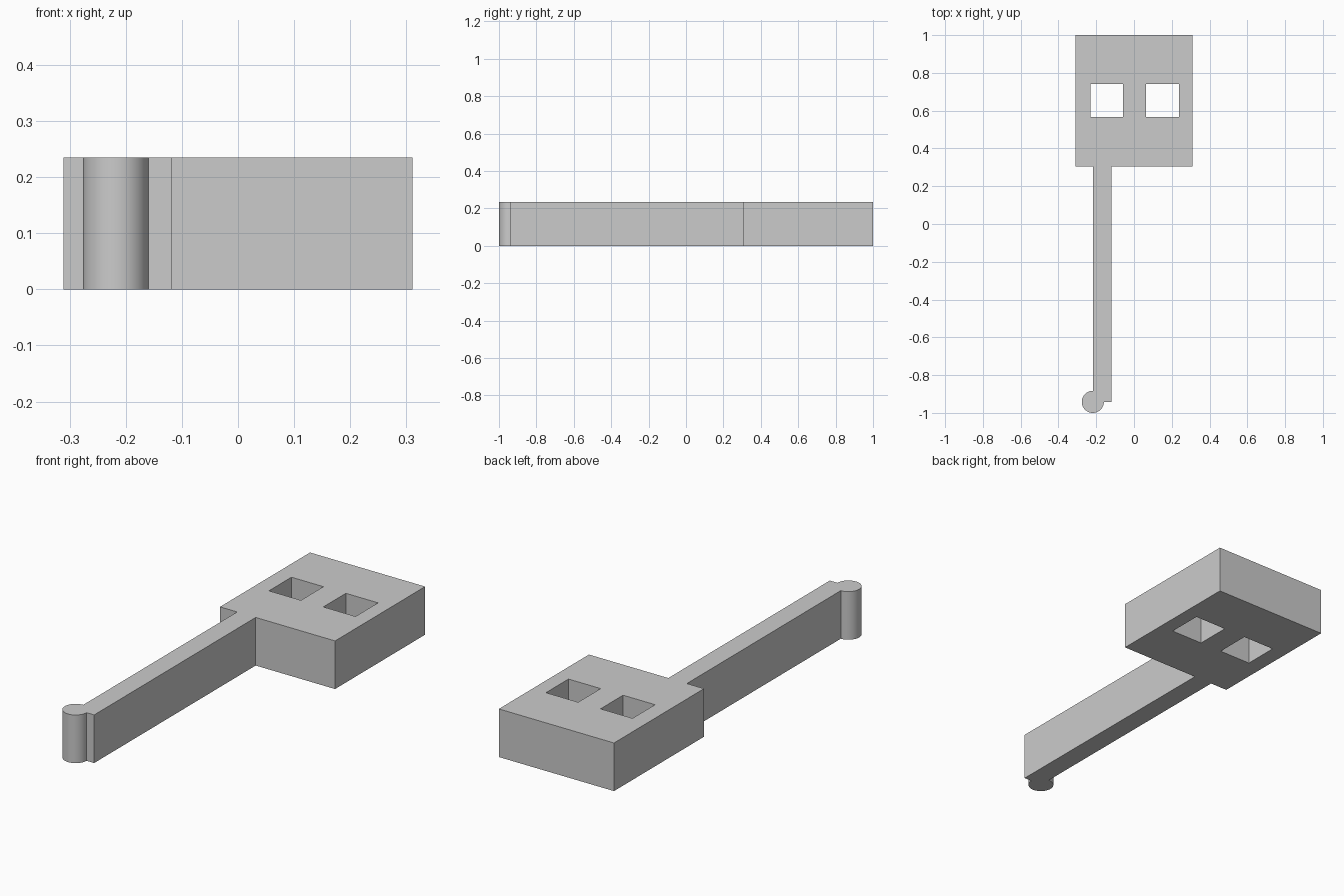
import bpy
import bmesh
from math import cos, sin, radians

if "Cube" in bpy.data.objects:
    bpy.data.objects.remove(bpy.data.objects["Cube"], do_unlink=True)

HEIGHT = 0.235
HEAD_X, HEAD_FRONT, HEAD_BACK = 0.311, 0.305, 1.0
ARM_LEFT, ARM_RIGHT, ARM_END = -0.218, -0.118, -0.9415
PIN_RADIUS = 0.0585

grey = bpy.data.materials.new("plain grey")
grey.use_nodes = True
colour = (0.6, 0.6, 0.6, 1)
grey.diffuse_color = colour
grey.node_tree.nodes["Principled BSDF"].inputs["Base Color"].default_value = colour


def rectangle(x0, x1, y0, y1):
    return [(x0, y0), (x1, y0), (x1, y1), (x0, y1)]


def add_loop(bm, points):
    verts = [bm.verts.new((x, y, 0)) for x, y in points]
    for a, b in zip(verts, verts[1:] + verts[:1]):
        bm.edges.new((a, b))


# Round pin around the corner at the end of the arm
STEPS = 48
pin = []
for i in range(STEPS + 1):
    angle = radians(-270 * i / STEPS)
    pin.append((ARM_LEFT + PIN_RADIUS * cos(angle), ARM_END + PIN_RADIUS * sin(angle)))

# Head, arm and pin share one outline
outline = [(ARM_RIGHT, HEAD_FRONT), (ARM_RIGHT, ARM_END)] + pin + [
    (ARM_LEFT, HEAD_FRONT), (-HEAD_X, HEAD_FRONT), (-HEAD_X, HEAD_BACK),
    (HEAD_X, HEAD_BACK), (HEAD_X, HEAD_FRONT)]

bm = bmesh.new()
add_loop(bm, outline)
# Two square windows through the head
for x0, x1 in ((-0.23, -0.057), (0.064, 0.238)):
    add_loop(bm, rectangle(x0, x1, 0.567, 0.741))
bmesh.ops.triangle_fill(bm, edges=bm.edges[:], use_beauty=True, normal=(0, 0, 1))
bm.normal_update()
for face in bm.faces:
    if face.normal.z < 0:
        face.normal_flip()

mesh = bpy.data.meshes.new("head_with_arm")
bm.to_mesh(mesh)
bm.free()
mesh.materials.append(grey)
body = bpy.data.objects.new("head_with_arm", mesh)
bpy.context.collection.objects.link(body)

# Raise the flat outline to full height
solid = body.modifiers.new("thickness", 'SOLIDIFY')
solid.thickness = HEIGHT
solid.offset = 1
bpy.ops.object.select_all(action='DESELECT')
body.select_set(True)
bpy.context.view_layer.objects.active = body
bpy.ops.object.modifier_apply(modifier=solid.name)
bpy.ops.object.shade_smooth_by_angle(angle=radians(30))
